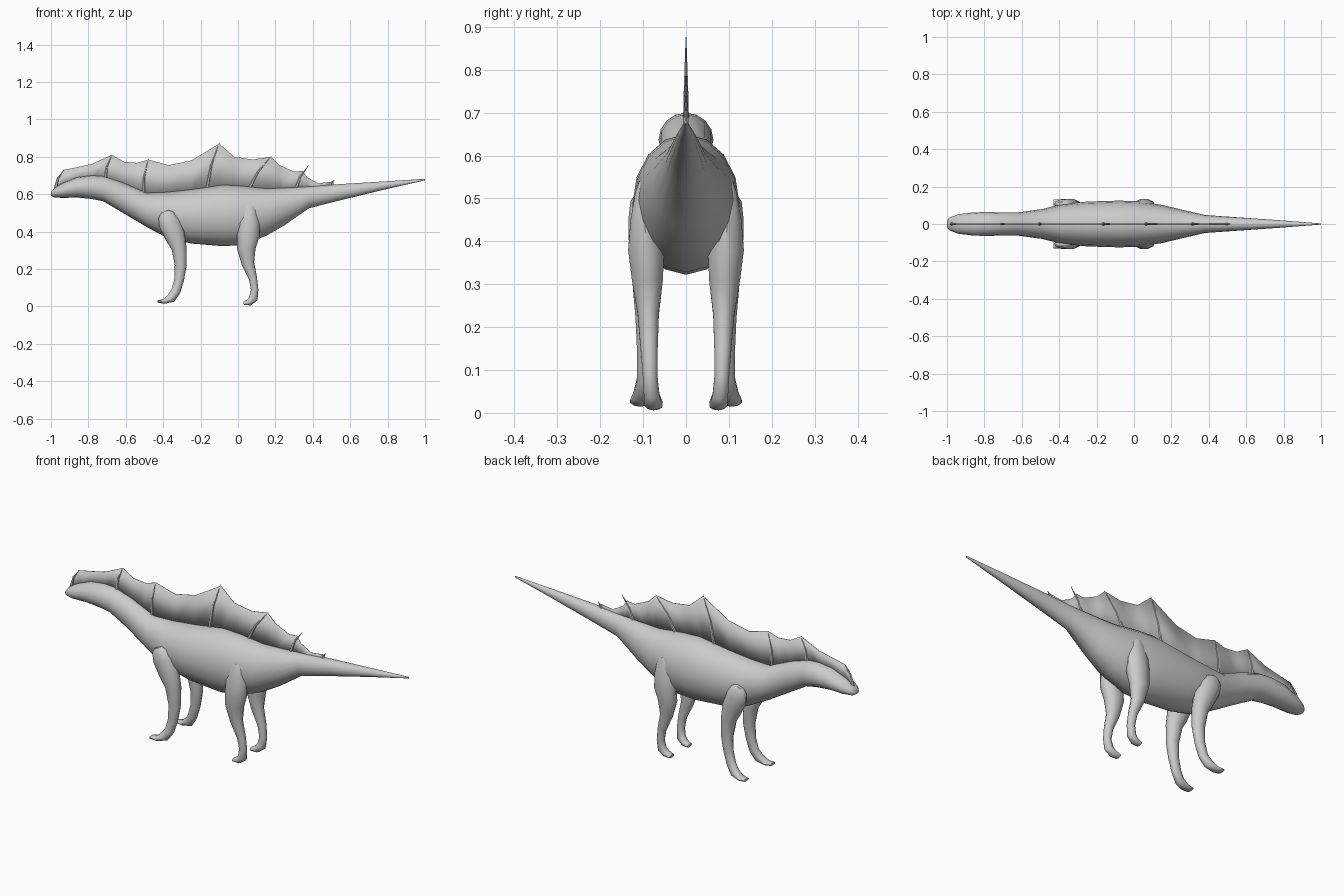
import bpy, bmesh, math
from mathutils import Vector


def loft(name, rings, sides, upright=False, mirror=False):
    """Skin elliptical rings (x, y, z, in-plane radius, sideways radius)."""
    bm = bmesh.new()
    pts = [Vector(r[:3]) for r in rings]
    loops = []
    for i, r in enumerate(rings):
        t = pts[min(i + 1, len(pts) - 1)] - pts[max(i - 1, 0)]
        n = Vector((0, 0, 1)) if upright else Vector((-t.z, 0, t.x)).normalized()
        s = Vector((0, 1, 0))
        loops.append([bm.verts.new(pts[i] + n * r[3] * math.cos(a) + s * r[4] * math.sin(a))
                      for a in (2 * math.pi * k / sides for k in range(sides))])
    for a, b in zip(loops, loops[1:]):
        for k in range(sides):
            j = (k + 1) % sides
            bm.faces.new((a[k], a[j], b[j], b[k]))
    bm.faces.new(loops[0])
    bm.faces.new(loops[-1])
    bmesh.ops.recalc_face_normals(bm, faces=bm.faces)
    ob = finish(name, bm, 50)
    if mirror:
        m = ob.modifiers.new("mirror", 'MIRROR')
        m.use_axis = (False, True, False)
    return ob


def finish(name, bm, angle):
    me = bpy.data.meshes.new(name)
    bm.to_mesh(me)
    bm.free()
    ob = bpy.data.objects.new(name, me)
    bpy.context.collection.objects.link(ob)
    bpy.ops.object.select_all(action='DESELECT')
    bpy.context.view_layer.objects.active = ob
    ob.select_set(True)
    bpy.ops.object.shade_smooth_by_angle(angle=math.radians(angle))
    return ob


# Body from snout to tail tip: x, top, bottom, half width
body = [(-1.0, .610, .592, .018), (-.985, .630, .583, .035), (-.94, .658, .580, .052),
        (-.86, .690, .582, .062), (-.78, .700, .574, .064), (-.72, .696, .562, .062),
        (-.62, .664, .503, .062), (-.49, .607, .425, .080), (-.38, .611, .367, .107),
        (-.25, .625, .336, .120), (-.08, .650, .322, .125), (.02, .645, .328, .122),
        (.15, .630, .377, .102), (.25, .634, .435, .078), (.38, .641, .525, .048),
        (.55, .654, .568, .036), (.78, .668, .624, .020), (1.0, .682, .674, .003)]
loft("body", [(x, 0, (t + b) / 2, (t - b) / 2, w) for x, t, b, w in body], 16, upright=True)

# Legs, hip down to toe
loft("front_leg", [(-.392, .107, .507, .022, .012), (-.384, .105, .488, .045, .026),
                   (-.367, .100, .445, .058, .036), (-.338, .093, .38, .055, .042),
                   (-.315, .091, .31, .040, .036), (-.306, .092, .22, .032, .027),
                   (-.315, .093, .14, .026, .022), (-.333, .095, .08, .025, .020),
                   (-.358, .102, .044, .025, .021), (-.395, .107, .027, .013, .024),
                   (-.430, .110, .026, .006, .022)], 10, mirror=True)
loft("hind_leg", [(.060, .098, .540, .022, .012), (.059, .097, .515, .040, .022),
                  (.058, .096, .45, .056, .035), (.055, .093, .38, .060, .044),
                  (.044, .090, .31, .050, .038), (.053, .088, .23, .034, .026),
                  (.080, .086, .15, .022, .021), (.089, .084, .09, .020, .018),
                  (.082, .080, .042, .024, .019), (.060, .076, .022, .018, .022),
                  (.030, .074, .015, .009, .019)], 10, mirror=True)


def back_z(x):
    """Height of the back at x."""
    for p, q in zip(body, body[1:]):
        if x <= q[0]:
            return p[1] + (q[1] - p[1]) * (x - p[0]) / (q[0] - p[0])


# Sail: thin sheet, upper outline paired with the back below
edge = [(-.985, .632), (-.96, .69), (-.93, .73), (-.87, .742), (-.78, .762), (-.675, .81),
        (-.61, .773), (-.54, .767), (-.48, .785), (-.37, .755), (-.25, .78), (-.10, .87),
        (-.02, .80), (.08, .785), (.175, .80), (.22, .757), (.30, .72), (.345, .725),
        (.37, .69), (.43, .658), (.51, .668)]
bm = bmesh.new()
cols = [(bm.verts.new((x, 0, z)), bm.verts.new((x, 0, back_z(x) - .02))) for x, z in edge]
for a, b in zip(cols, cols[1:]):
    bm.faces.new((a[1], b[1], b[0], a[0]))
sail = finish("sail", bm, 10)
solid = sail.modifiers.new("thickness", 'SOLIDIFY')
solid.thickness = .003
solid.offset = 0

# Sail spines: slightly bowed tapering rods, base to tip
spines = [(-.975, .635, -.93, .732), (-.71, .68, -.673, .812), (-.505, .60, -.480, .788),
          (-.165, .63, -.10, .876), (.06, .63, .178, .803), (.31, .63, .376, .752),
          (.495, .64, .515, .676)]
for i, (x0, z0, x1, z1) in enumerate(spines):
    xm, zm = x0 * .55 + x1 * .45 - .008, (z0 + z1) / 2
    loft(f"sail_spine_{i + 1}", [(x0, 0, z0, .009, .008), (xm, 0, zm, .006, .006),
                                 (x1, 0, z1, .001, .001)], 6)
